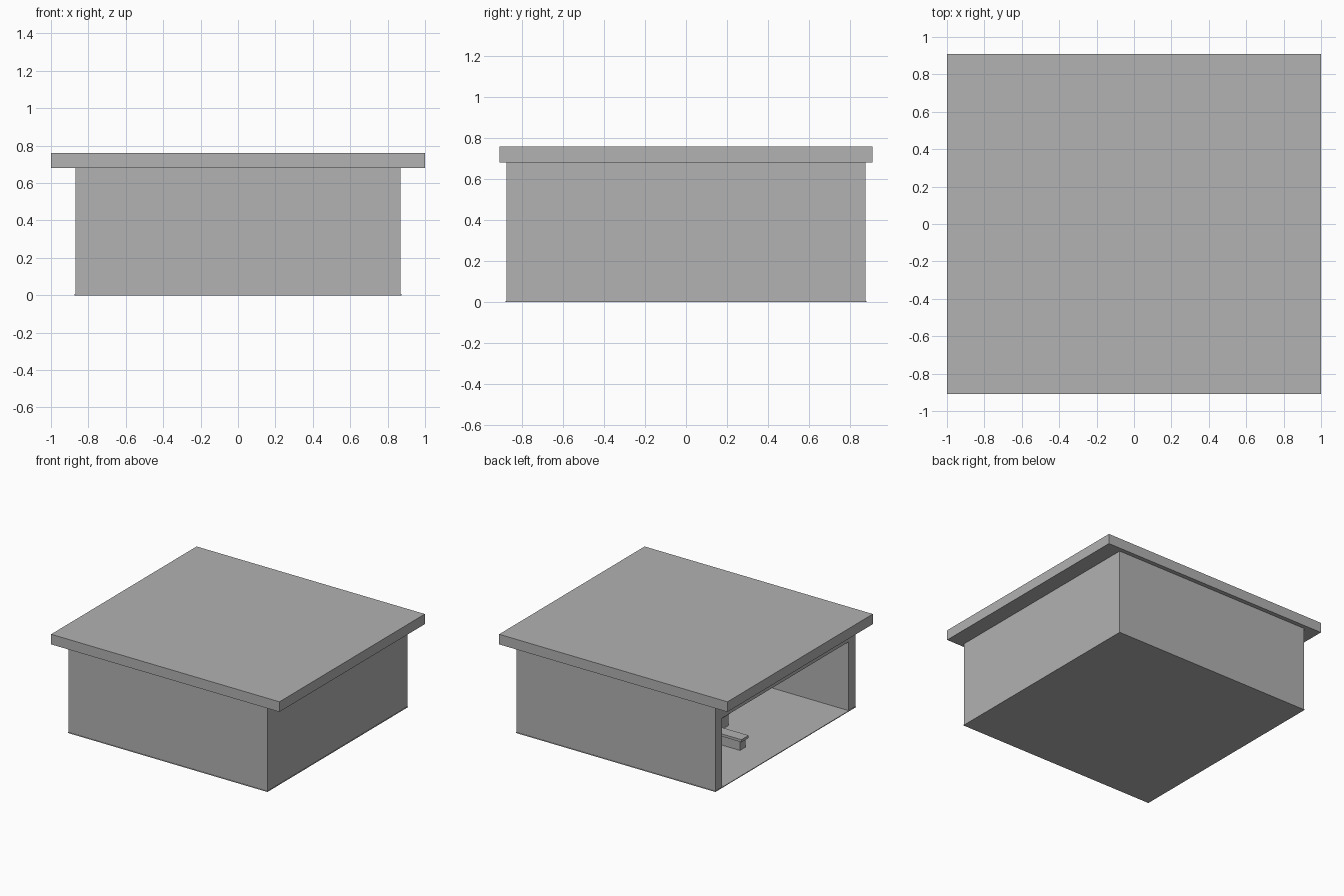
import bpy

if "Cube" in bpy.data.objects:
    bpy.data.objects.remove(bpy.data.objects["Cube"])

grey = bpy.data.materials.new("plain grey")
grey.diffuse_color = (0.445, 0.445, 0.445, 1)
grey.use_nodes = True
grey.node_tree.nodes["Principled BSDF"].inputs["Base Color"].default_value = grey.diffuse_color


def box(name, x0, x1, y0, y1, z0, z1):
    """Axis-aligned box given by its limits."""
    bpy.ops.mesh.primitive_cube_add(
        size=1, location=((x0 + x1) / 2, (y0 + y1) / 2, (z0 + z1) / 2))
    ob = bpy.context.object
    ob.name = name
    ob.scale = (x1 - x0, y1 - y0, z1 - z0)
    bpy.ops.object.transform_apply(location=False, rotation=False, scale=True)
    ob.data.materials.append(grey)
    return ob


T = 0.085            # wall thickness
W, D = 0.87, 0.876   # half width and half depth of the walls
H = 0.68             # underside of roof
DOOR = 0.55          # height of the open left side

# Floor and overhanging flat roof
box("floor", -W - 0.003, W + 0.003, -D - 0.003, D + 0.003, 0, 0.006)
box("roof", -1, 1, -0.91, 0.91, H, 0.76)

# Walls: three solid sides and a lintel over the open left side
box("front_wall", -W, W, -D, -D + T, 0.006, H)
box("back_wall", -W, W, D - T, D, 0.006, H)
box("right_wall", W - T, W, -D + T, D - T, 0.006, H)
box("lintel", -W, -W + T, -D + T, D - T, DOOR, H)

# Long low bench inside
box("bench_base", -0.62, 0.61, 0.14, 0.21, 0.006, 0.08)
box("bench_top", -0.64, 0.63, 0.13, 0.22, 0.08, 0.10)

# Small stool beside the bench
box("stool_base", -0.31, -0.22, -0.09, 0.09, 0.006, 0.10)
box("stool_top", -0.32, -0.21, -0.10, 0.10, 0.10, 0.12)
